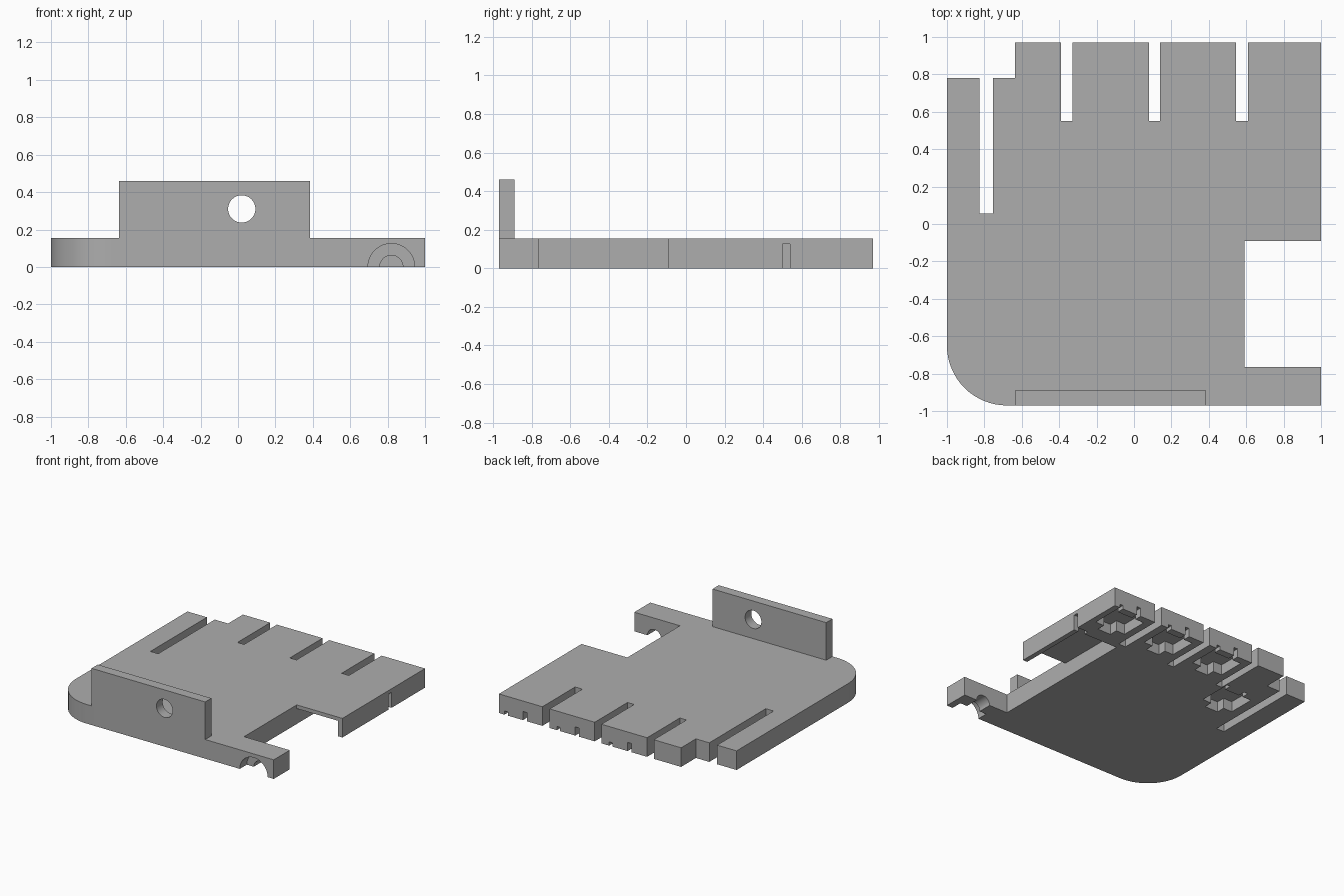
import bpy, bmesh, math
from mathutils import Matrix

if "Cube" in bpy.data.objects:
    bpy.data.objects.remove(bpy.data.objects["Cube"], do_unlink=True)

GREY = (0.42, 0.42, 0.42, 1)
mat = bpy.data.materials.new("plain grey")
mat.use_nodes = True
mat.diffuse_color = GREY
mat.node_tree.nodes["Principled BSDF"].inputs["Base Color"].default_value = GREY

THICK = 0.155
BACK, FRONT = 0.97, -0.97


def finish(bm, name):
    bmesh.ops.recalc_face_normals(bm, faces=bm.faces)
    mesh = bpy.data.meshes.new(name)
    bm.to_mesh(mesh)
    bm.free()
    mesh.materials.append(mat)
    ob = bpy.data.objects.new(name, mesh)
    bpy.context.collection.objects.link(ob)
    return ob


def box(name, x0, x1, y0, y1, z0, z1):
    bm = bmesh.new()
    bmesh.ops.create_cube(bm, size=1)
    for v in bm.verts:
        v.co.x = x1 if v.co.x > 0 else x0
        v.co.y = y1 if v.co.y > 0 else y0
        v.co.z = z1 if v.co.z > 0 else z0
    return finish(bm, name)


def rod(name, x, z, radius, y0, y1):
    """Cylinder along y."""
    bm = bmesh.new()
    place = Matrix.Translation((x, (y0 + y1) / 2, z)) @ Matrix.Rotation(math.pi / 2, 4, 'X')
    bmesh.ops.create_cone(bm, cap_ends=True, segments=48, radius1=radius,
                          radius2=radius, depth=y1 - y0, matrix=place)
    return finish(bm, name)


def cut(target, cutter):
    mod = target.modifiers.new("cut", 'BOOLEAN')
    mod.operation = 'DIFFERENCE'
    mod.solver = 'EXACT'
    mod.object = cutter
    bpy.context.view_layer.objects.active = target
    bpy.ops.object.modifier_apply(modifier=mod.name)
    bpy.data.objects.remove(cutter, do_unlink=True)


def smooth(ob):
    bpy.ops.object.select_all(action='DESELECT')
    ob.select_set(True)
    bpy.context.view_layer.objects.active = ob
    bpy.ops.object.shade_smooth_by_angle(angle=math.radians(30))


# Plate outline: rounded front corner, side opening, slotted back edge
outline = [(1, FRONT), (1, -0.765), (0.59, -0.765), (0.59, -0.09), (1, -0.09), (1, BACK)]
for x0, x1 in ((0.545, 0.61), (0.08, 0.14), (-0.39, -0.33)):
    outline += [(x1, BACK), (x1, 0.55), (x0, 0.55), (x0, BACK)]
outline += [(-0.635, BACK), (-0.635, 0.78), (-0.755, 0.78), (-0.755, 0.055),
            (-0.825, 0.055), (-0.825, 0.78), (-1, 0.78)]
R = 0.32
for i in range(17):
    a = math.pi + i * math.pi / 32
    outline.append((-1 + R + R * math.cos(a), FRONT + R + R * math.sin(a)))

bm = bmesh.new()
face = bm.faces.new([bm.verts.new((x, y, 0)) for x, y in outline])
top = bmesh.ops.extrude_face_region(bm, geom=[face])["geom"]
for v in top:
    if isinstance(v, bmesh.types.BMVert):
        v.co.z = THICK
plate = finish(bm, "base_plate")

# Hollow under the right-hand side, with a slit through its outer wall
cut(plate, box("hollow", 0.59, 0.96, -0.2, 0.5, -0.1, 0.125))
cut(plate, box("wall_slit", 0.9, 1.1, 0.5, 0.54, -0.1, 0.125))

# Underside pockets, each with a wire channel forward and a slit to the back
for x, y, exit_y in ((0.67, 0.69, 1.1), (0.2, 0.69, 1.1),
                     (-0.27, 0.69, 1.1), (-0.68, 0.32, 0.6)):
    cut(plate, box("pocket", x, x + 0.28, y, y + 0.22, -0.1, 0.085))
    cut(plate, box("channel", x + 0.08, x + 0.2, y - 0.07, y + 0.02, -0.1, 0.085))
    cut(plate, box("back_slit", x + 0.08, x + 0.115, y + 0.1, exit_y, -0.1, 0.07))
    cut(plate, box("corner_slit", x + 0.25, x + 0.28, y + 0.1, exit_y, -0.1, 0.03))

# Stepped half-round opening through the front arm
cut(plate, rod("arch_outer", 0.82, 0, 0.125, -1.1, -0.88))
cut(plate, rod("arch_inner", 0.82, 0, 0.062, -1.0, -0.7))
smooth(plate)

# Upright front tab with a round hole
tab = box("front_tab", -0.635, 0.385, FRONT, -0.89, THICK, 0.46)
cut(tab, rod("tab_hole", 0.02, 0.31, 0.073, -1.1, -0.8))
smooth(tab)
